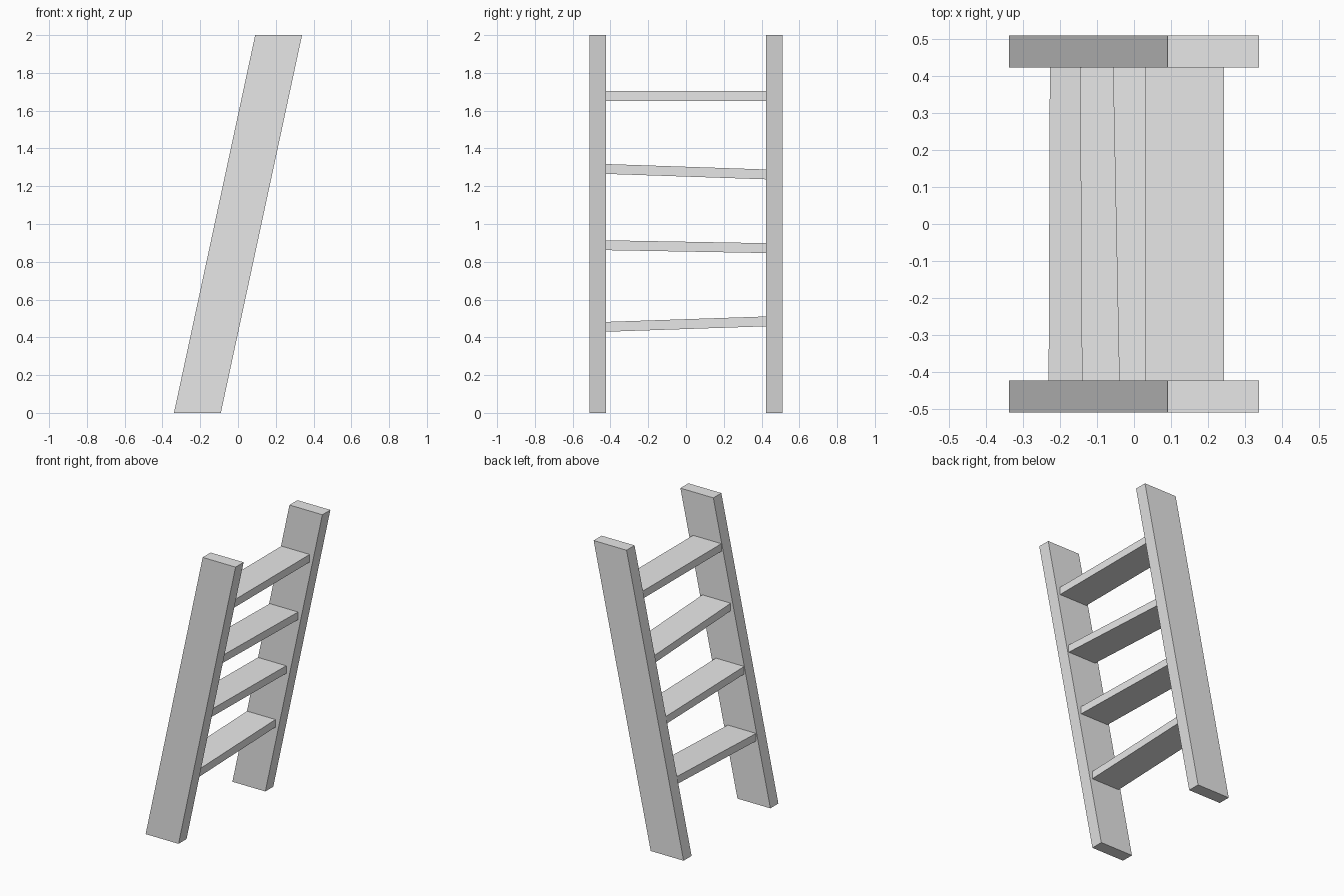
import bpy
import bmesh

if "Cube" in bpy.data.objects:
    bpy.data.objects.remove(bpy.data.objects["Cube"])

grey = bpy.data.materials.new("light_grey")
grey.use_nodes = True
grey.diffuse_color = (0.8, 0.8, 0.8, 1)
grey.node_tree.nodes["Principled BSDF"].inputs["Base Color"].default_value = (0.8, 0.8, 0.8, 1)


def sheared_box(name, size, skew):
    """Box whose corners are moved by the skew function."""
    bm = bmesh.new()
    bmesh.ops.create_cube(bm, size=1)
    for v in bm.verts:
        v.co.x *= size[0]
        v.co.y *= size[1]
        v.co.z *= size[2]
        skew(v.co)
    bmesh.ops.recalc_face_normals(bm, faces=bm.faces)
    mesh = bpy.data.meshes.new(name)
    bm.to_mesh(mesh)
    bm.free()
    mesh.materials.append(grey)
    obj = bpy.data.objects.new(name, mesh)
    bpy.context.collection.objects.link(obj)
    return obj


# Leaning side rails with level ends
def lean(co):
    co.x += 0.215 * co.z


for side, y in (("front", -0.467), ("back", 0.467)):
    rail = sheared_box(side + "_rail", (0.248, 0.086, 2), lean)
    rail.location = (0, y, 1)

# Flat treads, each slightly crooked: centre x, centre z, yaw slope, tilt slope
treads = [
    (-0.123, 0.470, 0.004, 0.034),
    (-0.037, 0.880, -0.006, -0.018),
    (0.058, 1.277, -0.020, -0.034),
    (0.137, 1.678, 0.0, 0.0),
]
for i, (x, z, yaw, tilt) in enumerate(treads, 1):
    def crook(co):
        co.x += yaw * co.y
        co.z += tilt * co.y

    tread = sheared_box(f"tread_{i}", (0.213, 0.86, 0.052), crook)
    tread.location = (x, 0, z)
